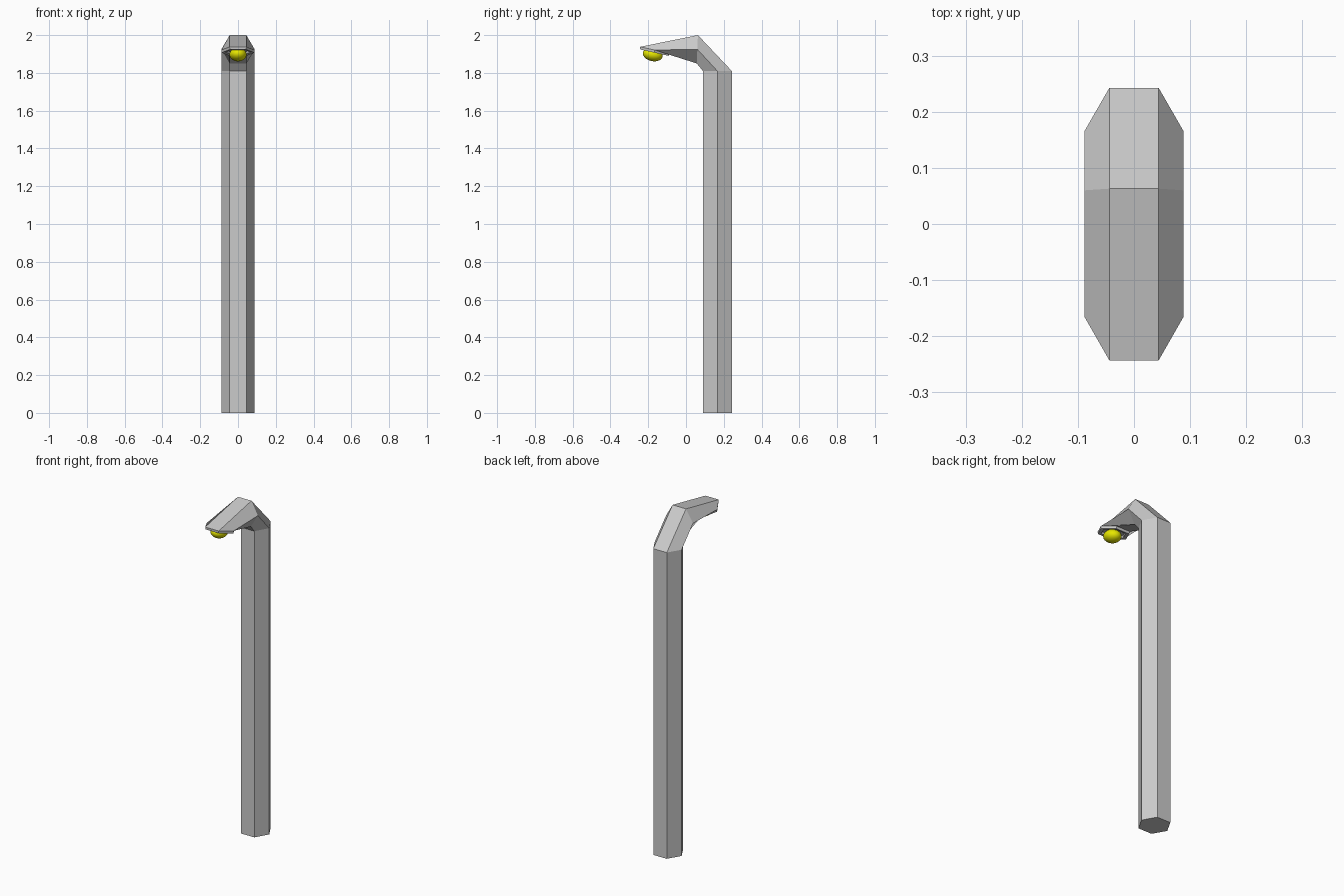
import bpy, bmesh, math
from mathutils import Matrix

if "Cube" in bpy.data.objects:
    bpy.data.objects.remove(bpy.data.objects["Cube"])

R = 0.088   # hexagon radius of the post


def make_object(name, bm):
    bmesh.ops.recalc_face_normals(bm, faces=bm.faces[:])
    me = bpy.data.meshes.new(name)
    bm.to_mesh(me)
    bm.free()
    ob = bpy.data.objects.new(name, me)
    bpy.context.collection.objects.link(ob)
    return ob


# Bent hexagonal post: (centre y, centre z, half-depth y, half-depth z, width scale)
sections = [
    (0.166, 0.0, 0.0765, 0.0, 1.0),        # foot
    (0.166, 1.81, 0.0765, 0.0, 1.0),       # start of bend
    (0.060, 1.925, 0.003, 0.075, 1.0),     # crest of bend
    (-0.166, 1.921, -0.077, 0.017, 1.0),   # lamp head edge
    (-0.167, 1.907, -0.075, 0.017, 0.98),  # rim under the head
    (-0.167, 1.909, -0.058, 0.013, 0.76),  # inner rim
    (-0.167, 1.922, -0.056, 0.013, 0.74),  # recess floor
]
bm = bmesh.new()
rings = []
for cy, cz, hy, hz, s in sections:
    ring = []
    for k in range(6):
        a = math.radians(60 * k)
        v = math.sin(a) / math.sin(math.radians(60))
        ring.append(bm.verts.new((R * s * math.cos(a), cy + hy * v, cz + hz * v)))
    rings.append(ring)
for a, b in zip(rings, rings[1:]):
    for k in range(6):
        j = (k + 1) % 6
        bm.faces.new((a[k], a[j], b[j], b[k]))
bm.faces.new(rings[0])
bm.faces.new(rings[-1])
make_object("lamp_post", bm)

# Flattened bulb, tilted with the lamp head
bm = bmesh.new()
mat = (Matrix.Translation((0, -0.176, 1.897)) @ Matrix.Rotation(math.radians(-12), 4, 'X')
       @ Matrix.Diagonal((0.045, 0.053, 0.035, 1)))
bmesh.ops.create_uvsphere(bm, u_segments=32, v_segments=16, radius=1, matrix=mat)
for f in bm.faces:
    f.smooth = True
bulb = make_object("bulb", bm)
yellow = bpy.data.materials.new("bulb_yellow")
yellow.diffuse_color = (0.8, 0.8, 0.0, 1)
yellow.use_nodes = True
yellow.node_tree.nodes["Principled BSDF"].inputs["Base Color"].default_value = yellow.diffuse_color
bulb.data.materials.append(yellow)
